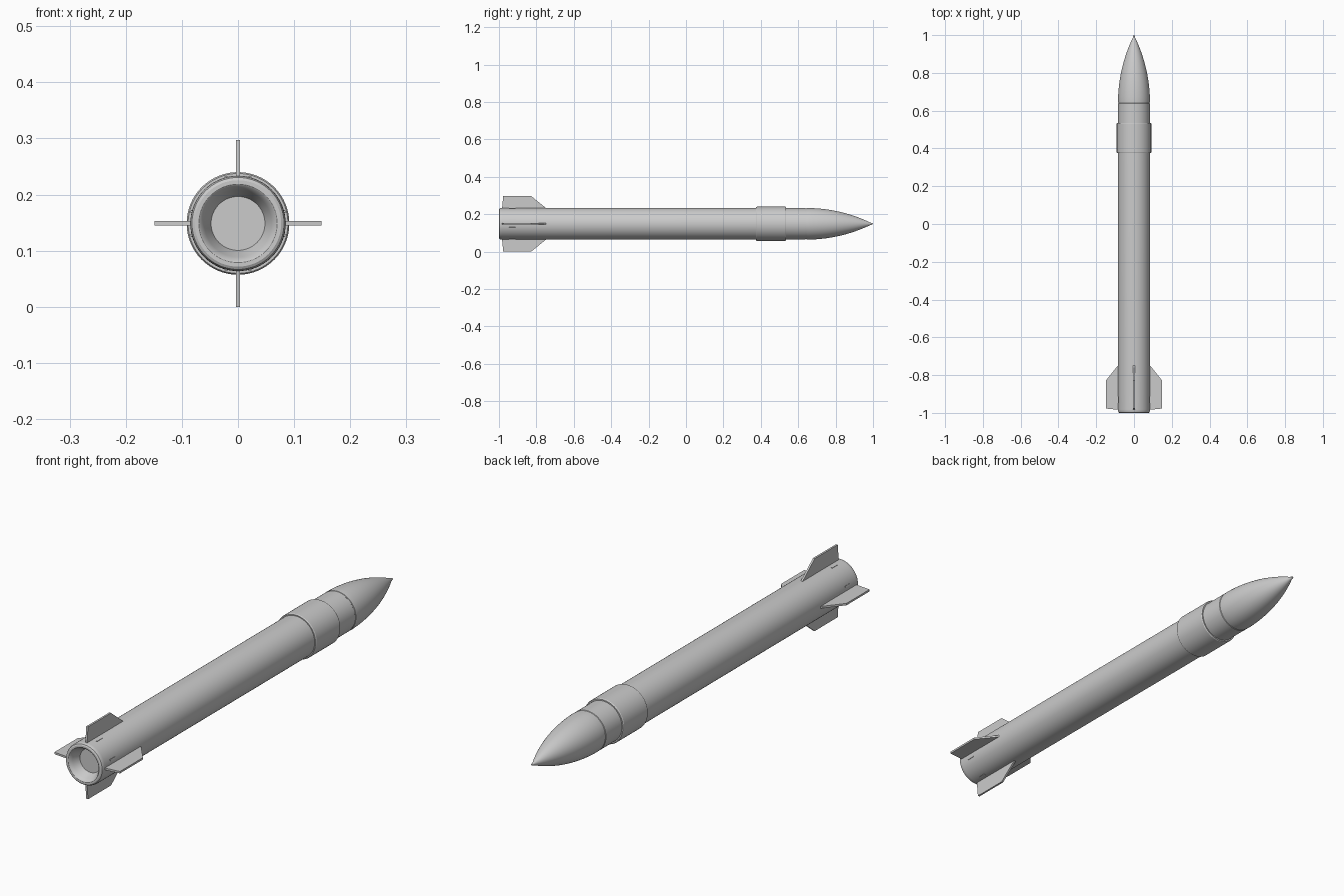
import bpy, bmesh, math
from mathutils import Matrix, Vector

if "Cube" in bpy.data.objects:
    bpy.data.objects.remove(bpy.data.objects["Cube"])

AXIS_Z = 0.1485
BODY_R = 0.085
SEGS = 64


def finish(name, bm, angle=30):
    bmesh.ops.remove_doubles(bm, verts=bm.verts, dist=1e-5)
    bmesh.ops.recalc_face_normals(bm, faces=bm.faces)
    mesh = bpy.data.meshes.new(name)
    bm.to_mesh(mesh)
    bm.free()
    obj = bpy.data.objects.new(name, mesh)
    obj.location.z = AXIS_Z
    bpy.context.collection.objects.link(obj)
    bpy.ops.object.select_all(action='DESELECT')
    obj.select_set(True)
    bpy.context.view_layer.objects.active = obj
    bpy.ops.object.shade_smooth_by_angle(angle=math.radians(angle))
    return obj


def lathe(name, profile):
    """Spin (radius, y) points around the long axis."""
    bm = bmesh.new()
    verts = [bm.verts.new((r, y, 0)) for r, y in profile]
    edges = [bm.edges.new(pair) for pair in zip(verts, verts[1:])]
    bmesh.ops.spin(bm, geom=verts + edges, cent=(0, 0, 0), axis=(0, 1, 0),
                   angle=math.tau, steps=SEGS, use_merge=True)
    return finish(name, bm)


def turned(bm, quarter):
    bmesh.ops.rotate(bm, verts=bm.verts, cent=(0, 0, 0),
                     matrix=Matrix.Rotation(quarter * math.pi / 2, 3, 'Y'))


# main tube with rounded tail rim and conical nozzle recess
lathe("body_tube", [(0, -0.955), (0.048, -0.955), (0.060, -0.985), (0.067, -0.998),
                    (0.070, -1.0), (0.077, -1.0), (0.082, -0.997),
                    (0.0845, -0.991), (BODY_R, -0.982), (BODY_R, 0.40)])

# raised collar with softened edges
lathe("collar", [(0.083, 0.375), (0.089, 0.375), (0.0915, 0.379),
                 (0.0915, 0.531), (0.089, 0.535), (0.082, 0.535)])

# short neck ending in a fine seam
lathe("neck", [(0.084, 0.52), (0.084, 0.638), (0.0825, 0.640), (0.0825, 0.645)])

# ogive nose cone
start, length = 0.643, 0.357
rho = (BODY_R ** 2 + length ** 2) / (2 * BODY_R)
nose = [(0.0825, start), (0.084, start + 0.001)]
for i in range(1, 24):
    d = length * i / 24
    nose.append((math.sqrt(rho ** 2 - d ** 2) - rho + BODY_R - 0.0005, start + d))
nose += [(0.004, 0.997), (0, 1.0)]
lathe("nose_cone", nose)

# four tail fins and the small lugs beside them
fin_outline = [(0.078, -0.984), (0.1485, -0.977), (0.1485, -0.828), (0.084, -0.748), (0.078, -0.748)]
for q in range(4):
    bm = bmesh.new()
    face = bm.faces.new([bm.verts.new((r, y, -0.004)) for r, y in fin_outline])
    ext = bmesh.ops.extrude_face_region(bm, geom=[face])
    bmesh.ops.translate(bm, vec=(0, 0, 0.008),
                        verts=[v for v in ext["geom"] if isinstance(v, bmesh.types.BMVert)])
    turned(bm, q)
    finish(f"tail_fin_{q + 1}", bm)

    bm = bmesh.new()
    for side in (-1, 1):
        a = side * 0.25
        spot = Matrix.Rotation(a, 4, 'Y') @ Matrix.Translation((BODY_R - 0.001, -0.93, 0))
        bmesh.ops.create_cube(bm, size=1, matrix=spot @ Matrix.Diagonal((0.006, 0.035, 0.006, 1)))
    turned(bm, q)
    finish(f"fin_lugs_{q + 1}", bm)
